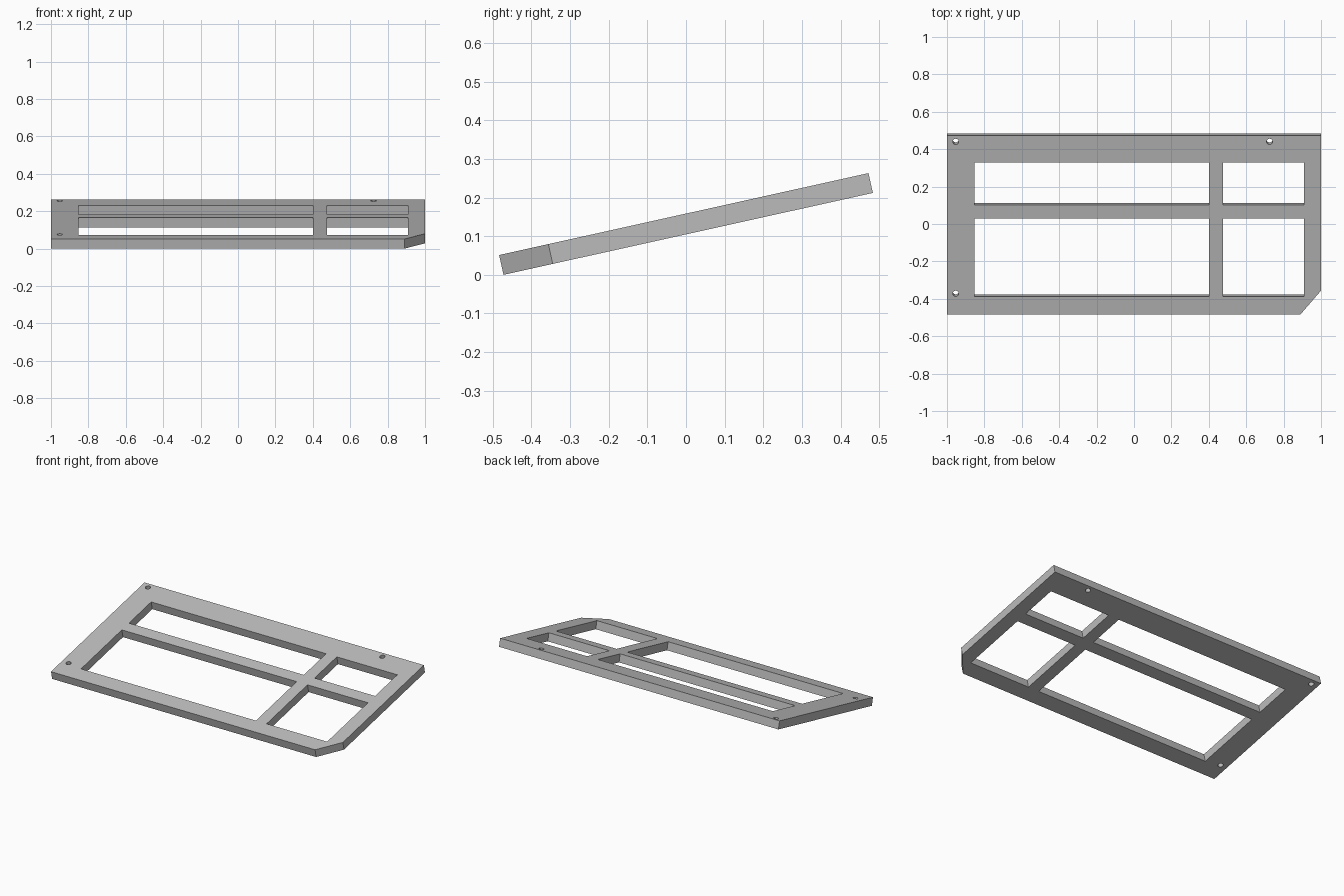
import bpy, bmesh, math
from mathutils import Matrix

old = bpy.data.objects.get("Cube")
if old:
    bpy.data.objects.remove(old, do_unlink=True)

THICK, HALF_LEN, TILT = 0.0525, 0.4895, math.radians(12.5)


def prism(bm, outline, height):
    """Extrude a flat outline into a solid centred on z = 0."""
    face = bm.faces.new([bm.verts.new((x, y, -height / 2)) for x, y in outline])
    top = bmesh.ops.extrude_face_region(bm, geom=[face])["geom"]
    verts = [g for g in top if isinstance(g, bmesh.types.BMVert)]
    bmesh.ops.translate(bm, verts=verts, vec=(0, 0, height))


def make_object(name, bm):
    bmesh.ops.recalc_face_normals(bm, faces=bm.faces)
    mesh = bpy.data.meshes.new(name)
    bm.to_mesh(mesh)
    bm.free()
    obj = bpy.data.objects.new(name, mesh)
    bpy.context.collection.objects.link(obj)
    return obj


# Flat panel with one chamfered front corner
bm = bmesh.new()
prism(bm, [(-1, -HALF_LEN), (0.89, -HALF_LEN), (1, -0.359),
           (1, HALF_LEN), (-1, HALF_LEN)], THICK)
panel = make_object("panel_frame", bm)

# Cutters: four windows in two columns and two rows, three screw holes
bm = bmesh.new()
for x0, x1 in ((-0.852, 0.4), (0.477, 0.91)):
    for y0, y1 in ((-0.392, 0.036), (0.11, 0.343)):
        prism(bm, [(x0, y0), (x1, y0), (x1, y1), (x0, y1)], THICK * 3)
for x, y in ((-0.953, 0.457), (0.725, 0.457), (-0.953, -0.375)):
    bmesh.ops.create_cone(bm, cap_ends=True, segments=24, radius1=0.016,
                          radius2=0.016, depth=THICK * 3,
                          matrix=Matrix.Translation((x, y, 0)))
cutter = make_object("opening_cutter", bm)
cutter.hide_render = True

cut = panel.modifiers.new("openings", "BOOLEAN")
cut.operation, cut.solver, cut.object = "DIFFERENCE", "EXACT", cutter
bpy.context.view_layer.objects.active = panel
panel.select_set(True)
bpy.ops.object.modifier_apply(modifier=cut.name)
bpy.data.objects.remove(cutter, do_unlink=True)

# Plain grey finish
grey = bpy.data.materials.new("plain_grey")
grey.use_nodes = True
color = (0.5, 0.5, 0.5, 1)
grey.diffuse_color = color
grey.node_tree.nodes["Principled BSDF"].inputs["Base Color"].default_value = color
panel.data.materials.clear()
panel.data.materials.append(grey)

# Tilt the panel up toward the back and rest its front edge on the ground
panel.data.transform(Matrix.Rotation(TILT, 4, "X"))
lowest = min(v.co.z for v in panel.data.vertices)
panel.data.transform(Matrix.Translation((0, 0, -lowest)))
